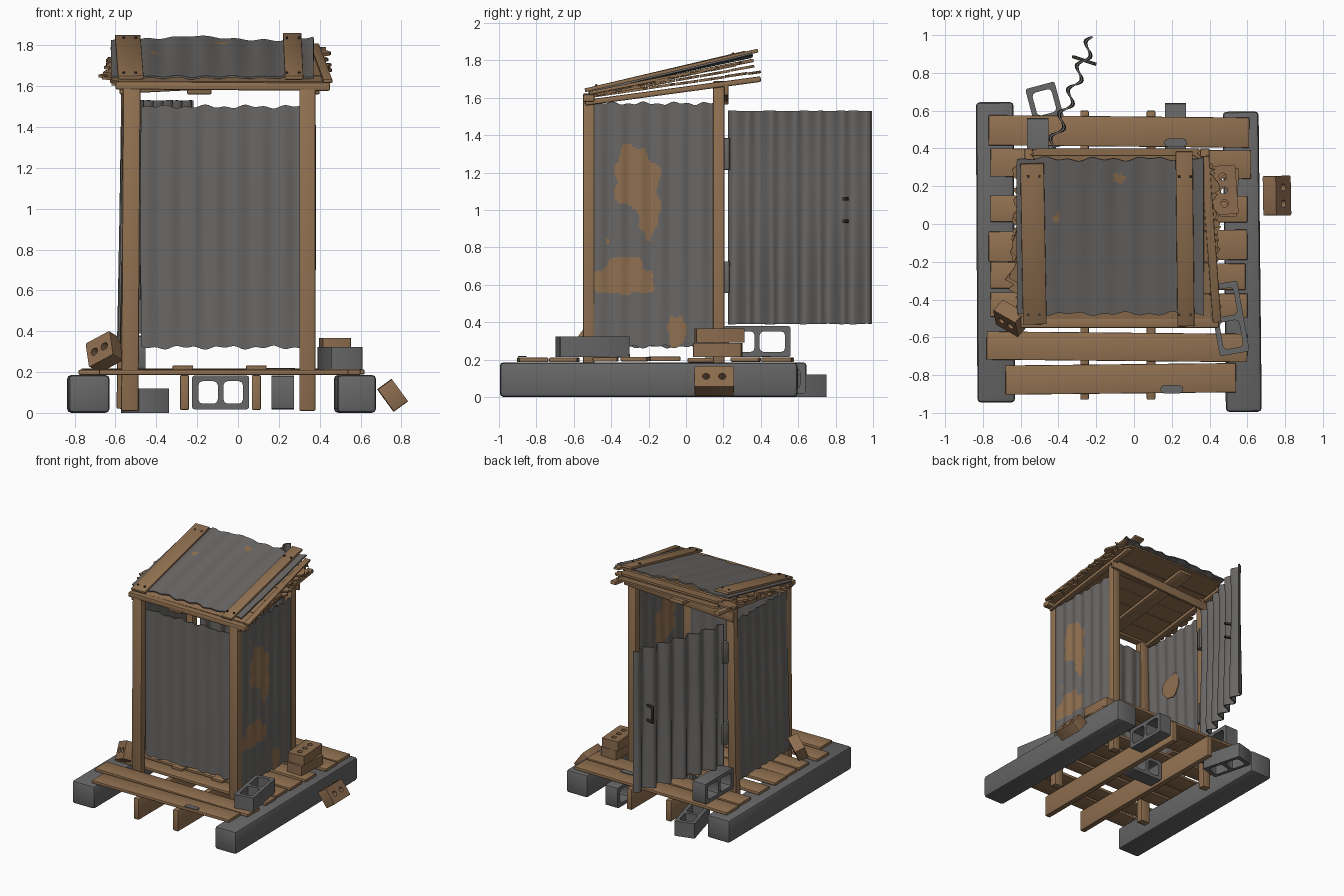
import bpy, bmesh, math, random
from mathutils import Vector, Matrix

if "Cube" in bpy.data.objects:
    bpy.data.objects.remove(bpy.data.objects["Cube"])
random.seed(4)
R = random.uniform

def mat(name, c):
    m = bpy.data.materials.new(name)
    m.diffuse_color = (*c, 1)
    m.use_nodes = True
    m.node_tree.nodes["Principled BSDF"].inputs["Base Color"].default_value = m.diffuse_color
    return m

WOOD = mat("weathered wood", (0.285, 0.165, 0.082))
METAL = mat("grey sheet metal", (0.14, 0.135, 0.13))
STONE = mat("grey concrete", (0.135, 0.135, 0.135))
BRICK = mat("brown brick", (0.265, 0.15, 0.077))
RUST = mat("rust", (0.275, 0.16, 0.08))
DARK = mat("dark iron", (0.04, 0.035, 0.03))

def add(name, data, m):
    o = bpy.data.objects.new(name, data)
    bpy.context.collection.objects.link(o)
    data.materials.append(m)
    return o

def place(x, y, z, rx=0, ry=0, rz=0):
    r = [math.radians(a) for a in (rx, ry, rz)]
    return (Matrix.Translation((x, y, z)) @ Matrix.Rotation(r[2], 4, 'Z')
            @ Matrix.Rotation(r[1], 4, 'Y') @ Matrix.Rotation(r[0], 4, 'X'))

def box(name, size, mtx, m, bevel=0.006):
    bm = bmesh.new()
    bmesh.ops.create_cube(bm, size=1, matrix=Matrix.Diagonal((*size, 1)))
    me = bpy.data.meshes.new(name)
    bm.to_mesh(me)
    bm.free()
    o = add(name, me, m)
    o.matrix_world = mtx
    if bevel:
        b = o.modifiers.new("bevel", 'BEVEL')
        b.width, b.segments = bevel, 2
    return o

def beam(name, p, q, w, d, m=WOOD, bevel=0.008):
    # board between two points; w runs along x (or z for boards along x)
    p, q = Vector(p), Vector(q)
    v = q - p
    zc = v.normalized()
    ref = Vector((1, 0, 0)) if abs(zc.x) < 0.7 else Vector((0, 0, 1))
    yc = zc.cross(ref).normalized()
    xc = yc.cross(zc)
    rot = Matrix((xc, yc, zc)).transposed().to_4x4()
    return box(name, (w, d, v.length), Matrix.Translation((p + q) / 2) @ rot, m, bevel)

def plate(name, loops, thick, m, mtx):
    # flat outline with holes, extruded
    cu = bpy.data.curves.new(name, 'CURVE')
    cu.dimensions, cu.fill_mode, cu.extrude = '2D', 'BOTH', thick / 2
    for pts in loops:
        s = cu.splines.new('POLY')
        s.points.add(len(pts) - 1)
        for sp, (x, y) in zip(s.points, pts):
            sp.co = (x, y, 0, 1)
        s.use_cyclic_u = True
    o = add(name, cu, m)
    o.matrix_world = mtx
    return o

def rrect(cx, cy, w, h, r):
    pts = []
    for k, (sx, sy) in enumerate(((1, 1), (-1, 1), (-1, -1), (1, -1))):
        for t in (0, 45, 90):
            a = math.radians(90 * k + t)
            pts.append((cx + sx * (w / 2 - r) + r * math.cos(a), cy + sy * (h / 2 - r) + r * math.sin(a)))
    return pts

def cinder(name, mtx, L=0.36, W=0.16, T=0.11):
    hw = L / 2 - 0.045
    plate(name, [rrect(0, 0, L, W, 0.012)] +
          [rrect(s * (hw / 2 + 0.014), 0, hw, W - 0.055, 0.02) for s in (-1, 1)], T, STONE, mtx)

def brick(name, mtx, L=0.22, W=0.14, T=0.075, n=3):
    holes = [[((k - (n - 1) / 2) * L * 0.82 / n + 0.02 * math.cos(a * math.pi / 6), 0.02 * math.sin(a * math.pi / 6))
              for a in range(12)] for k in range(n)]
    plate(name, [rrect(0, 0, L, W, 0.008)] + holes, T, BRICK, mtx)

def sheet(name, p0, u, v, amp, waves, patches=(), ragged=0.005, warp=0.0):
    # corrugated metal sheet; patches are rust blobs (u, v, radius u, radius v)
    p0, u, v = Vector(p0), Vector(u), Vector(v)
    n = u.cross(v).normalized()
    nu, nv = 84, 90
    ph = R(0, 6)
    bm = bmesh.new()
    g = []
    for j in range(nv + 1):
        b = j / nv
        row = []
        for i in range(nu + 1):
            a = i / nu
            off = amp * math.sin(a * waves * 2 * math.pi) * (0.8 + 0.2 * math.sin(b * 5 + ph))
            off += warp * math.sin(a * 9 + ph) * b * b
            rag = ragged * (math.sin(a * 23 + ph) + math.sin(a * 51)) * (2 * b - 1)
            row.append(bm.verts.new(p0 + u * a + v * b + n * off + v.normalized() * rag))
        g.append(row)
    for j in range(nv):
        for i in range(nu):
            f = bm.faces.new((g[j][i], g[j][i + 1], g[j + 1][i + 1], g[j + 1][i]))
            x, y = (i + .5) / nu * u.length, (j + .5) / nv * v.length
            for cu, cv, ru, rv in patches:
                t = math.atan2((y - cv) / rv, (x - cu) / ru)
                if math.hypot((x - cu) / ru, (y - cv) / rv) < 1 + 0.13 * math.sin(3 * t + cv * 9) + 0.09 * math.sin(7 * t):
                    f.material_index = 1
    me = bpy.data.meshes.new(name)
    bm.to_mesh(me)
    bm.free()
    o = add(name, me, METAL)
    me.materials.append(RUST)
    s = o.modifiers.new("thickness", 'SOLIDIFY')
    s.thickness, s.offset = 0.01, 0

# base: concrete sleepers, joists and deck boards
box("left_sleeper", (0.2, 1.59, 0.185), place(-0.733, -0.15, 0.093, rz=0.3), STONE, 0.02)
box("right_sleeper", (0.19, 1.59, 0.185), place(0.573, -0.2, 0.093, rz=0.6), STONE, 0.02)
for x in (-0.262, 0.09):
    box("joist", (0.045, 1.53, 0.17), place(x, -0.165, 0.1), WOOD)
deck = ((0.49, .16, -.77, .61), (0.32, .15, -.76, .62), (0.08, .14, -.76, .6), (-0.115, .16, -.77, .6),
        (-0.275, .14, -.76, .59), (-0.43, .13, -.76, .6), (-0.65, .15, -.78, .6), (-0.82, .155, -.68, .54))
for y, w, a, b in deck:
    box("deck_board", (b - a, w, 0.024), place((a + b) / 2, y, 0.2 + R(-.003, .005), rz=R(-.7, .7)), WOOD, 0.005)
for x, y in ((0.22, 0.43), (0.2, -0.875)):
    plate("grey_stain", [rrect(x, y, 0.12, 0.045, 0.02)], 0.006, STONE, place(0, 0, 0.217))
for x in (-0.27, 0.09):
    for y in (-0.35, 0.15):
        box("deck_cleat", (0.1, 0.1, 0.02), place(x, y, 0.222), WOOD, 0.004)

# corner posts
beam("front_left_post", (-0.53, -0.52, 0.01), (-0.52, -0.52, 1.59), 0.085, 0.06)
beam("front_right_post", (0.34, -0.52, 0.01), (0.34, -0.52, 1.59), 0.08, 0.06)
beam("back_left_post", (-0.56, 0.175, 0.02), (-0.535, 0.175, 1.68), 0.07, 0.06)
beam("back_right_post", (0.345, 0.175, 0.02), (0.345, 0.175, 1.69), 0.07, 0.06)
beam("back_header", (-0.58, 0.215, 1.6), (0.4, 0.215, 1.65), 0.075, 0.025)

# walls
sheet("front_wall", (-0.475, -0.5, 0.32), (0.785, 0, 0), (0, 0, 1.18), 0.006, 7)
sheet("right_wall", (0.37, -0.49, 0.27), (0, 0.65, 0), (0, 0, 1.3), 0.007, 6,
      ((.22, .91, .12, .16), (.29, .72, .06, .13), (.16, .37, .16, .1), (.44, .08, .05, .09), (.07, .56, .012, .015)))
sheet("left_wall", (-0.585, 0.16, 0.27), (0, -0.65, 0), (0.03, 0, 1.28), 0.007, 6)
plate("inner_rust_patch", [[((.1 + .02 * math.sin(a)) * math.cos(a * math.pi / 10), .1 * math.sin(a * math.pi / 10))
                            for a in range(20)]], 0.006, RUST, place(-0.553, -0.22, 1.1, ry=88.5))

# open back door with hinges and bolts
sheet("door", (-0.5, 0.23, 0.39), (0.28, 0.76, 0), (0, 0, 1.14), 0.032, 6, (), 0.001)
for z in (0.64, 1.3):
    box("hinge", (0.05, 0.05, 0.17), place(-0.495, 0.215, z, rz=-20), METAL, 0.006)
for z in (0.94, 1.06):
    beam("door_bolt", (-0.32, 0.885, z), (-0.2, 0.845, z), 0.018, 0.018, DARK, 0.003)
beam("door_handle", (-0.32, 0.885, 0.93), (-0.32, 0.885, 1.07), 0.016, 0.016, DARK, 0.003)

# roof: rafters, fanned layers of splintered boards, metal sheet and straps
def roof(slope, z0):
    return place(0, -0.55, z0, rx=math.degrees(math.atan(slope)))

for x, w in ((-0.555, .05), (-0.19, .12), (0.375, .05)):
    beam("rafter", (x, -0.54, 1.573), (x, 0.4, 1.7), w, 0.03)
for k, (slope, z0, end) in enumerate(((0.15, 1.6, .96), (0.18, 1.604, .93), (0.21, 1.606, .88))):
    s = 0.05
    while s < end - 0.03:
        w = R(0.12, 0.17)
        e = min(s + w, end)
        a, b = R(-.67, -.61), R(.41, .46)
        if e > 0.9:      # rear boards are narrower
            a, b = -.56, .36
        ys = [s + (e - s) * t / 6 for t in range(7)]
        pts = [(b - abs(t - 3) * .008 + R(-.02, .015), y) for t, y in enumerate(ys)]
        pts += [(a + abs(t - 3) * .008 + R(-.015, .025), y) for t, y in reversed(list(enumerate(ys)))]
        plate("roof_board", [pts], 0.014, WOOD, roof(slope + R(-.005, .004), z0))
        s = e + 0.003
sheet("roof_sheet", (-0.62, -0.475, 1.643), (0.99, 0, 0), (0, 0.82, 0.187), 0.005, 7,
      ((.54, .74, .035, .025), (.21, .52, .02, .025)), 0.006, 0.01)
beam("left_strap", (-0.525, -0.53, 1.642), (-0.54, 0.32, 1.842), 0.125, 0.02, WOOD, 0.004)
beam("right_strap", (0.275, -0.54, 1.64), (0.265, 0.385, 1.852), 0.09, 0.02, WOOD, 0.004)
beam("roof_edge_board", (0.44, -0.52, 1.625), (0.375, 0.36, 1.8), 0.045, 0.018, WOOD, 0.004)
beam("front_batten", (-0.6, -0.52, 1.604), (0.45, -0.52, 1.597), 0.04, 0.06)
for cx in (-0.53, 0.27):
    for dx in (-0.03, 0.03):
        for y in (-0.48, 0.25):
            box("nail", (0.012, 0.012, 0.008), place(cx + dx, y, 1.656 + (y + .53) * .232, rx=13), DARK, 0)

# concrete blocks around the base
cinder("block_front_right", place(0.5, -0.5, 0.268, rz=100), 0.38, 0.16, 0.11)
cinder("block_back_deck", place(-0.51, 0.38, 0.296, rx=90, rz=90), 0.36, 0.165, 0.115)
cinder("block_back_ground", place(-0.455, 0.57, 0.06, rz=105), 0.34, 0.16, 0.12)
cinder("block_under_back", place(0.22, 0.46, 0.1, rx=90, rz=90), 0.36, 0.165, 0.11)
cinder("block_under_middle", place(-0.085, 0.0, 0.1, rx=90), 0.28, 0.165, 0.12)

# loose bricks
brick("brick_lower", place(0.48, 0.17, 0.251, rz=87), 0.26)
brick("brick_upper", place(0.475, 0.18, 0.33, rz=94), 0.26)
brick("brick_right_ground", place(0.757, 0.15, 0.086, rx=54, rz=91), 0.21, 0.135, 0.085, 2)
brick("brick_left_lean", place(-0.655, -0.5, 0.298, rx=65, ry=-25, rz=-30), 0.15, 0.14, 0.08, 2)

# apply modifiers, convert outlines and shade
bpy.ops.object.select_all(action='SELECT')
bpy.context.view_layer.objects.active = bpy.data.objects["front_wall"]
bpy.ops.object.convert(target='MESH')
bpy.ops.object.shade_smooth_by_angle(angle=math.radians(38))
